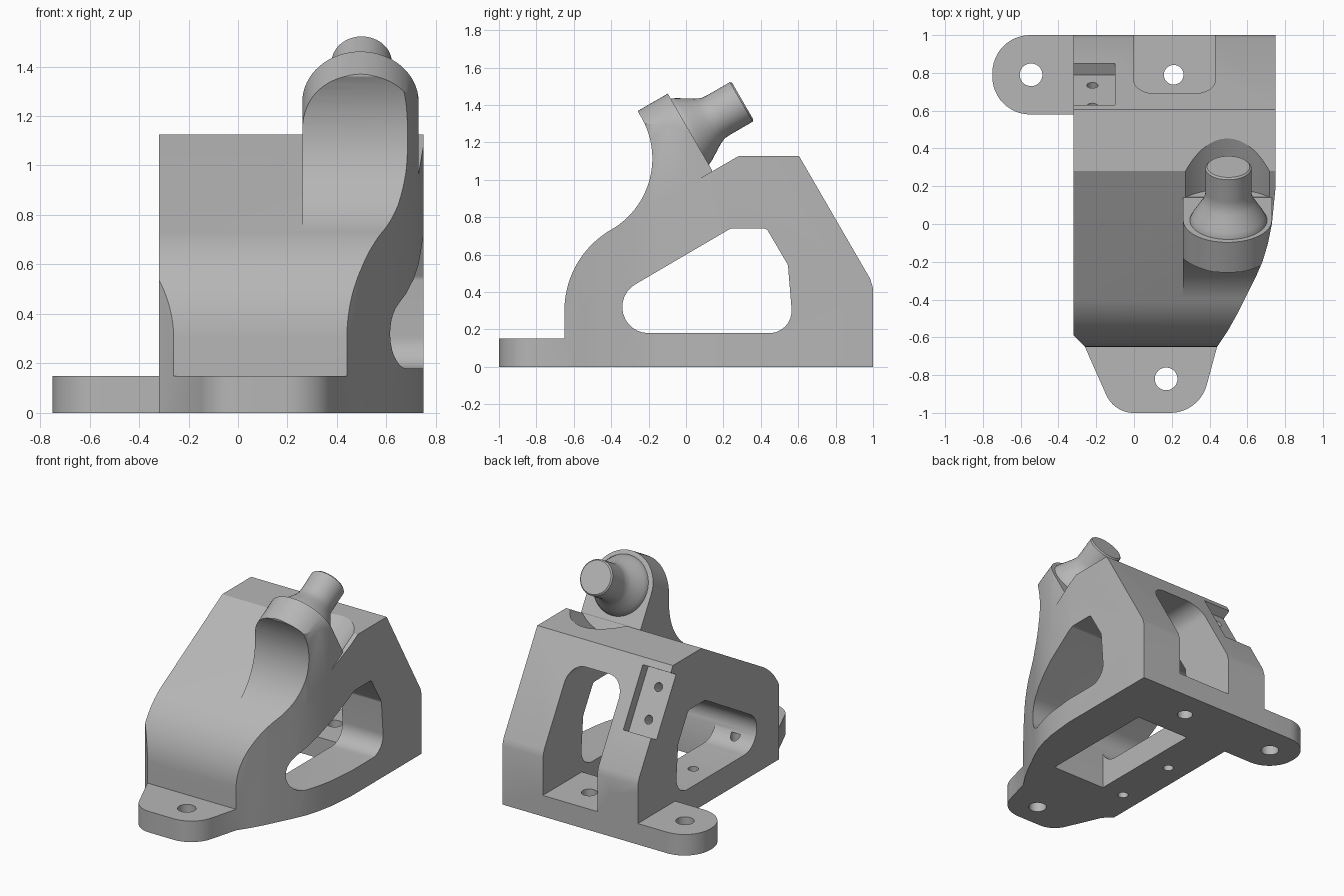
import bpy, bmesh, math
from mathutils import Vector, Matrix

if "Cube" in bpy.data.objects:
    bpy.data.objects.remove(bpy.data.objects["Cube"], do_unlink=True)

grey = bpy.data.materials.new("light_grey")
grey.use_nodes = True
grey.diffuse_color = (0.47, 0.47, 0.47, 1)
grey.node_tree.nodes["Principled BSDF"].inputs["Base Color"].default_value = grey.diffuse_color


def rounded(points, steps=12):
    """Polygon whose corners (a, b, radius) are replaced by arcs."""
    out, n = [], len(points)
    for i, p in enumerate(points):
        c = Vector(p[:2])
        if len(p) < 3:
            out.append(c)
            continue
        u = (Vector(points[i - 1][:2]) - c).normalized()
        w = (Vector(points[(i + 1) % n][:2]) - c).normalized()
        half = u.angle(w) / 2
        centre = c + (u + w).normalized() * p[2] / math.sin(half)
        reach = p[2] / math.tan(half)
        start, end = c + u * reach - centre, c + w * reach - centre
        sweep = start.angle(end)
        for k in range(steps + 1):
            t = k / steps
            out.append(centre + (start * math.sin((1 - t) * sweep)
                                 + end * math.sin(t * sweep)) / math.sin(sweep))
    return out


def make(name, bm):
    bmesh.ops.recalc_face_normals(bm, faces=bm.faces)
    mesh = bpy.data.meshes.new(name)
    bm.to_mesh(mesh)
    bm.free()
    mesh.materials.append(grey)
    ob = bpy.data.objects.new(name, mesh)
    bpy.context.collection.objects.link(ob)
    return ob


def prism(name, points, low, high, place):
    """Extrude a 2D polygon; place(a, b, depth) gives the 3D point."""
    bm = bmesh.new()
    rings = [[bm.verts.new(place(a, b, d)) for a, b in points] for d in (low, high)]
    bm.faces.new(rings[0])
    bm.faces.new(rings[1])
    n = len(points)
    for i in range(n):
        j = (i + 1) % n
        bm.faces.new((rings[0][i], rings[0][j], rings[1][j], rings[1][i]))
    return make(name, bm)


def side(a, b, d):
    return (d, a, b)


def plan(a, b, d):
    return (a, b, d)


def back(a, b, d):
    return (a, d, b)


def combine(target, tool, operation):
    """Apply a boolean and discard the helper."""
    tool.hide_render = True
    mod = target.modifiers.new("combine", 'BOOLEAN')
    mod.operation, mod.object, mod.solver = operation, tool, 'EXACT'
    bpy.context.view_layer.objects.active = target
    bpy.ops.object.modifier_apply(modifier=mod.name)
    bpy.data.objects.remove(tool, do_unlink=True)


def circle(x, y, r, n=40):
    return [(x + r * math.cos(2 * math.pi * i / n), y + r * math.sin(2 * math.pi * i / n))
            for i in range(n)]


# Tilted frame of the pin: u across, v up the disc, t along the pin
tilt = math.radians(30)
axis = Vector((0, math.cos(tilt), math.sin(tilt)))
rise = Vector((0, -math.sin(tilt), math.cos(tilt)))
disc_centre = Vector((0.495, 0.02, 1.257))


def tilted(u, v, t):
    return disc_centre + Vector((u, 0, 0)) + rise * v + axis * t


# Footprint with tapering right wall
footprint = [(-0.32, 1), (0.75, 1), (0.75, 0.2), (0.73, 0), (0.71, -0.1), (0.68, -0.2),
             (0.645, -0.28), (0.6, -0.37), (0.55, -0.47), (0.5, -0.56), (0.44, -0.65),
             (-0.26, -0.65), (-0.32, -0.59)]

# Main body
body = prism("bracket_body", rounded([
    (-0.65, 0), (-0.65, 0.589, 0.5), (0.28, 1.126), (0.605, 1.126),
    (0.985, 0.47), (1, 0.42), (1, 0)], 24), -0.5, 1, side)
combine(body, prism("footprint", footprint, -0.1, 2, plan), 'INTERSECT')

# Clearance scoop behind the pin
combine(body, prism("scoop", circle(0, 0, 0.33, 64), 0, 1.2, tilted), 'DIFFERENCE')

# Horn that carries the pin
bow = [(-0.62 + 0.44 * math.cos(math.radians(a)), 1.114 + 0.44 * math.sin(math.radians(a)))
       for a in range(-58, 37, 4)]
horn = prism("horn", [(-0.38, 0.7)] + bow + [(-0.262, 1.5), (-0.12, 1.5), (0.14, 1.05), (0.14, 0.82)],
             0.2, 0.8, side)
dome = [(0.235 * math.cos(math.pi * i / 32), 0.235 * math.sin(math.pi * i / 32)) for i in range(33)]
combine(horn, prism("dome", dome + [(-0.235, -1.2), (0.235, -1.2)], -1, 0.5, tilted), 'INTERSECT')
combine(horn, prism("footprint", footprint, -0.1, 2, plan), 'INTERSECT')
combine(body, horn, 'UNION')

# Mounting flanges
front = prism("front_flange", rounded([
    (-0.26, -0.6), (-0.26, -0.65), (-0.105, -1, 0.16), (0.345, -1, 0.2),
    (0.44, -0.65), (0.44, -0.6)]), 0, 0.15, plan)
combine(body, front, 'UNION')
wing = prism("side_flange", rounded([
    (-0.25, 0.58), (-0.25, 1), (-0.75, 1, 0.2), (-0.75, 0.58, 0.2)]), 0, 0.15, plan)
combine(body, wing, 'UNION')

# Window running through both side walls
combine(body, prism("side_window", rounded([
    (-0.717, 0.18, 0.14), (0.24, 0.74, 0.03), (0.43, 0.74, 0.03), (0.545, 0.545, 0.04),
    (0.575, 0.18, 0.12)]), -1, 1, side), 'DIFFERENCE')

# Rear slot and floor opening
combine(body, prism("rear_slot", rounded([
    (0, 0.15), (0.43, 0.15), (0.43, 0.98, 0.12), (0, 0.98, 0.12)]), 0.25, 1.2, back), 'DIFFERENCE')
combine(body, prism("floor_opening", [(0, -0.33), (0.43, -0.33), (0.43, 0.56), (0, 0.56)],
                    -0.1, 0.3, plan), 'DIFFERENCE')

# Bolt holes through the base
for x, y, r in ((-0.545, 0.79, 0.06), (0.21, 0.79, 0.052), (0.17, -0.82, 0.06),
                (-0.17, 0.16, 0.035), (-0.17, -0.32, 0.035)):
    combine(body, prism("bolt_hole", circle(x, y, r), -0.1, 0.25, plan), 'DIFFERENCE')

# Sensor recess with two screw holes on the rear slope
slope_mid = Vector((-0.22, 0.74, 0.893))


def on_slope(u, v, t):
    return slope_mid + Vector((u, 0, 0)) + rise * v + axis * t


combine(body, prism("recess", [(-0.2, -0.22), (0.12, -0.22), (0.12, 0.22), (-0.2, 0.22)],
                    -0.07, 0.3, on_slope), 'DIFFERENCE')
for v in (-0.11, 0.11):
    combine(body, prism("screw_hole", circle(0, v, 0.03, 24), -0.17, 0.1, on_slope), 'DIFFERENCE')

# Flared pin, revolved about the tilted axis
bm = bmesh.new()
outline = [(-0.05, 0.205), (0, 0.205), (0.03, 0.19), (0.07, 0.165), (0.11, 0.14), (0.145, 0.124),
           (0.18, 0.122), (0.318, 0.122), (0.327, 0.113)]
rings = [[bm.verts.new(tilted(u, v, t)) for u, v in circle(0.005, 0, r, 48)] for t, r in outline]
for lower, upper in zip(rings, rings[1:]):
    for i in range(48):
        j = (i + 1) % 48
        bm.faces.new((lower[i], lower[j], upper[j], upper[i]))
bm.faces.new(rings[0])
bm.faces.new(rings[-1])
pin = make("flared_pin", bm)

# Smooth the curved surfaces, keep edges sharp
for ob in (body, pin):
    bpy.ops.object.select_all(action='DESELECT')
    ob.select_set(True)
    bpy.context.view_layer.objects.active = ob
    bpy.ops.object.shade_smooth_by_angle(angle=math.radians(28))
